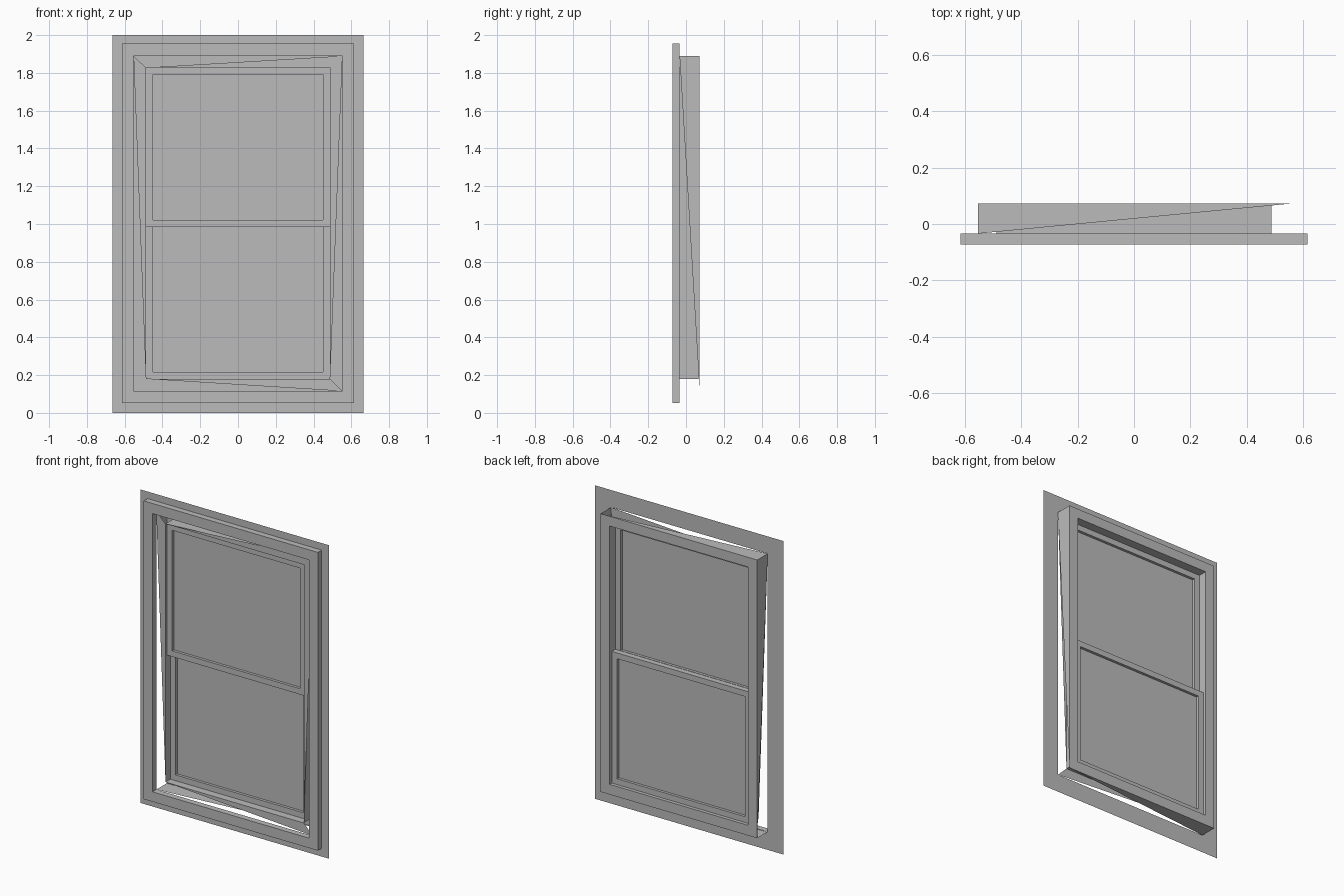
import bpy
import bmesh

cube = bpy.data.objects.get("Cube")
if cube:
    bpy.data.objects.remove(cube, do_unlink=True)

grey = bpy.data.materials.new("window_grey")
grey.use_nodes = True
grey.diffuse_color = (0.5, 0.5, 0.5, 1)
grey.node_tree.nodes["Principled BSDF"].inputs["Base Color"].default_value = (0.5, 0.5, 0.5, 1)

# Rectangles as (half width, bottom, top), and depths from front to back
FIN = (0.665, 0.0, 2.0)
TRIM = (0.615, 0.052, 1.955)
OUTER = (0.553, 0.115, 1.89)
INNER = (0.488, 0.18, 1.828)
FRONT, WALL, BACK = -0.072, -0.034, 0.072


def corners(bm, rect, y):
    """Corner vertices in the order bottom -x, bottom +x, top +x, top -x."""
    w, lo, hi = rect
    return [bm.verts.new(p) for p in ((-w, y, lo), (w, y, lo), (w, y, hi), (-w, y, hi))]


def bridge(bm, a, b):
    """Four quads joining two rectangles."""
    for i in range(4):
        j = (i + 1) % 4
        bm.faces.new((a[i], a[j], b[j], b[i]))


def finish(bm, name):
    bmesh.ops.recalc_face_normals(bm, faces=bm.faces)
    mesh = bpy.data.meshes.new(name)
    bm.to_mesh(mesh)
    bm.free()
    mesh.materials.append(grey)
    obj = bpy.data.objects.new(name, mesh)
    bpy.context.collection.objects.link(obj)
    return obj


def frame(name, outer, inner, y0, y1):
    """Closed rectangular frame."""
    bm = bmesh.new()
    loops = [corners(bm, r, y) for r, y in
             ((outer, y0), (outer, y1), (inner, y1), (inner, y0))]
    for k in range(4):
        bridge(bm, loops[k], loops[(k + 1) % 4])
    return finish(bm, name)


# Flat nailing fin around the opening
bm = bmesh.new()
bridge(bm, corners(bm, FIN, WALL), corners(bm, OUTER, WALL))
finish(bm, "nailing_fin")

# Raised trim on the front of the fin
frame("front_trim", TRIM, OUTER, FRONT, WALL)

# Jamb box: whole lining and back ring, half-open front ring and outer walls
bm = bmesh.new()
of, ob = corners(bm, OUTER, WALL), corners(bm, OUTER, BACK)
nf, nb = corners(bm, INNER, WALL), corners(bm, INNER, BACK)
bridge(bm, nf, nb)
bridge(bm, ob, nb)
BL, BR, TR, TL = range(4)
for a, b, tip in ((TL, BL, TL), (TL, TR, TR), (TR, BR, TR), (BL, BR, BR)):
    bm.faces.new((nf[a], nf[b], of[tip]))
for a, b, tip in ((TL, BL, TL), (TL, TR, TL), (TR, BR, TR), (BL, BR, BL)):
    bm.faces.new((ob[a], ob[b], of[tip]))
finish(bm, "jamb_box")

# Two sashes, the lower one sliding behind the upper
RAIL = 0.037
for name, lo, hi, y0, y1 in (("upper", 0.985, INNER[2], -0.02, 0.015),
                             ("lower", INNER[1], 1.02, 0.015, 0.05)):
    opening = (INNER[0] - RAIL, lo + RAIL, hi - RAIL)
    frame(name + "_sash", (INNER[0], lo, hi), opening, y0, y1)
    bm = bmesh.new()
    bm.faces.new(corners(bm, opening, (y0 + y1) / 2))
    finish(bm, name + "_pane")
